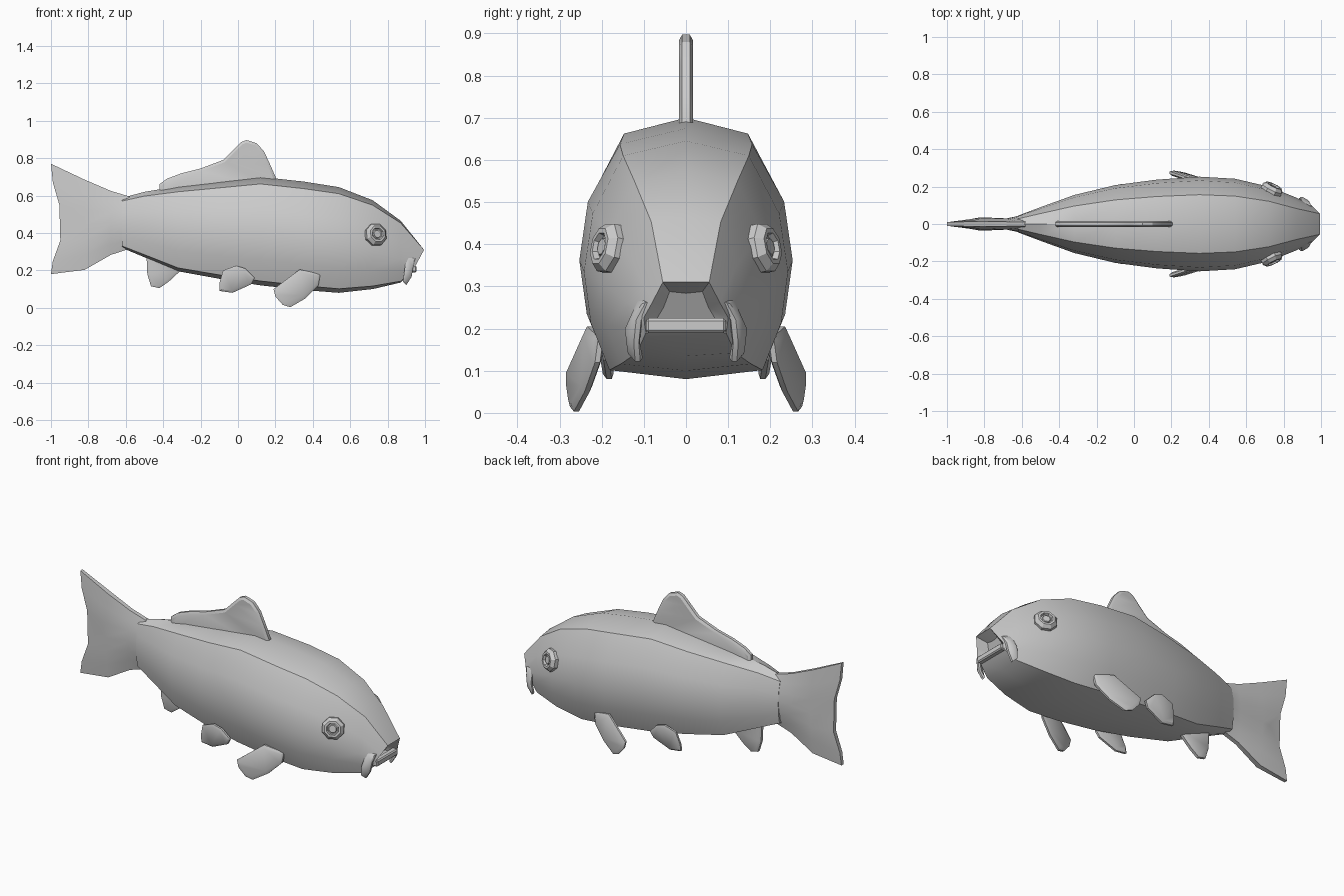
import bpy, bmesh, math
from mathutils import Vector, Matrix

if "Cube" in bpy.data.objects:
    bpy.data.objects.remove(bpy.data.objects["Cube"])

grey = bpy.data.materials.new("fish_grey")
grey.diffuse_color = (0.6, 0.6, 0.6, 1)
grey.use_nodes = True
grey.node_tree.nodes["Principled BSDF"].inputs["Base Color"].default_value = grey.diffuse_color


def finish(name, bm, angle=35):
    bmesh.ops.recalc_face_normals(bm, faces=bm.faces)
    mesh = bpy.data.meshes.new(name)
    bm.to_mesh(mesh)
    bm.free()
    mesh.materials.append(grey)
    ob = bpy.data.objects.new(name, mesh)
    bpy.context.collection.objects.link(ob)
    bpy.ops.object.select_all(action='DESELECT')
    ob.select_set(True)
    bpy.context.view_layer.objects.active = ob
    bpy.ops.object.shade_smooth_by_angle(angle=math.radians(angle))
    return ob


def loft(bm, rings):
    """Bridge closed rings of points and cap both ends; returns the caps."""
    vs = [[bm.verts.new(p) for p in r] for r in rings]
    n = len(vs[0])
    for a, b in zip(vs, vs[1:]):
        for i in range(n):
            bm.faces.new((a[i], a[(i + 1) % n], b[(i + 1) % n], b[i]))
    return bm.faces.new(vs[0]), bm.faces.new(vs[-1])


def fin(name, outline, y_at, edge, bulge, inset):
    """Thin plate from an x-z outline, with a bevelled rim on both faces."""
    bm = bmesh.new()
    rings = [[(x, y_at(x, z) + s * edge, z) for x, z in outline] for s in (-1, 1)]
    caps = loft(bm, rings)
    bmesh.ops.recalc_face_normals(bm, faces=bm.faces)
    for cap in caps:
        bmesh.ops.inset_region(bm, faces=[cap], thickness=inset, depth=bulge)
    bmesh.ops.triangulate(bm, faces=[f for f in bm.faces if len(f.verts) > 4])
    return finish(name, bm, 30)


# Body: half cross-sections (width fraction, height fraction), trunk to snout
TRUNK = [(0, 1), (.62, .935), (.92, .7), (1, .46), (.93, .24), (.74, .04), (0, 0)]
SNOUT = [(0, 1), (.55, 1), (.8, .6), (1, .3), (.98, .15), (.95, 0), (0, 0)]
# x, top, bottom, half width, snout blend
STATIONS = [(-.62, .588, .32, .045, 0), (-.5, .62, .27, .09, 0),
            (-.32, .65, .195, .155, 0), (-.1, .675, .155, .208, 0),
            (.12, .70, .12, .237, 0), (.35, .675, .095, .253, 0),
            (.54, .645, .08, .242, .05), (.72, .575, .10, .2, .15),
            (.87, .465, .135, .14, .45), (.93, .31, .19, .1, 1)]
rings = []
for x, top, bot, w, k in STATIONS:
    half = []
    for (a, t), (a2, t2) in zip(TRUNK, SNOUT):
        a, t = a + (a2 - a) * k, t + (t2 - t) * k
        slant = .065 * t if k == 1 else 0
        half.append((x + slant, a * w, bot + t * (top - bot)))
    rings.append(half + [(px, -py, pz) for px, py, pz in half[-2:0:-1]])
bm = bmesh.new()
_, mouth = loft(bm, rings)
bmesh.ops.recalc_face_normals(bm, faces=bm.faces)
bmesh.ops.inset_region(bm, faces=[mouth], thickness=.03)
bmesh.ops.translate(bm, verts=mouth.verts, vec=(-.05, 0, 0))
finish("body", bm)

# Lower lip
bm = bmesh.new()
bmesh.ops.create_cube(bm, size=1, matrix=Matrix.Translation((.938, 0, .207)) @
                      Matrix.Diagonal((.035, .19, .035, 1)))
bmesh.ops.bevel(bm, geom=bm.edges[:], offset=.006, segments=1, affect='EDGES')
finish("lower_lip", bm, 20)

# Tail fin: columns of rows running from lower to upper edge
FORK = [(-1, .18), (-.99, .25), (-.95, .36), (-.88, .46),
        (-.955, .55), (-.99, .67), (-1, .77)]
columns = []
for x, z0, z1, edge, mid in [(-.58, .315, .595, .012, .052), (-.68, .283, .625, .012, .03),
                             (-.82, .203, .685, .014, .036), (0, 0, 0, .01, .012)]:
    pts = []
    for i, p in enumerate(FORK):
        v = i / 6
        y = edge + (mid - edge) * math.sin(math.pi * v)
        px, pz = (x, z0 + (z1 - z0) * v) if x else p
        pts.append((px, y, pz))
    columns.append(pts + [(px, -y, pz) for px, y, pz in reversed(pts)])
bm = bmesh.new()
caps = loft(bm, columns)
bmesh.ops.triangulate(bm, faces=list(caps))
finish("tail_fin", bm)

# Fins on the centre line
fin("dorsal_fin", [(-.42, .6), (-.42, .66), (-.38, .69), (-.3, .72), (-.2, .745),
                   (-.08, .79), (-.02, .85), (.015, .885), (.045, .897), (.1, .88),
                   (.14, .835), (.17, .77), (.205, .69), (.2, .62)],
    lambda x, z: 0, .009, .008, .014)
fin("anal_fin", [(-.49, .3), (-.485, .18), (-.465, .115), (-.42, .105),
                 (-.37, .14), (-.3, .205), (-.3, .3)],
    lambda x, z: 0, .008, .007, .014)

# Paired parts
for side, s in (("left", 1), ("right", -1)):
    fin(side + "_pectoral_fin",
        [(.28, .003), (.24, .015), (.2, .06), (.19, .1), (.33, .205),
         (.44, .18), (.43, .12), (.36, .05)],
        lambda x, z: s * (.2 + .264 * (.44 - x) + .09 * (.2 - z)), .006, .008, .018)
    fin(side + "_pelvic_fin",
        [(-.1, .09), (-.1, .13), (-.08, .2), (-.01, .225), (.04, .21),
         (.09, .16), (.07, .125), (-.03, .08)],
        lambda x, z: s * (.182 + .17 * (z - .08)), .006, .007, .014)
    fin(side + "_barbel",
        [(.9, .275), (.89, .2), (.882, .14), (.9, .122), (.928, .165),
         (.938, .22), (.95, .262)],
        lambda x, z: s * (.133 - .45 * (x - .9) - 4 * (z - .19) ** 2), .006, .006, .01)

    # Eye: octagonal stepped socket with a raised pupil
    axis = Vector((.42, s * .88, .2)).normalized()
    right = Vector((0, 0, 1)).cross(axis).normalized()
    up = axis.cross(right)
    centre = Vector((.735, s * .18, .39))
    rings = []
    for r, d in [(.062, -.03), (.062, .012), (.046, .03), (.034, .03),
                 (.03, .016), (.024, .016), (.02, .024)]:
        ring = []
        for i in range(8):
            a = math.tau * (i + .5) / 8
            ring.append(centre + axis * d + right * r * math.cos(a) + up * r * math.sin(a))
        rings.append(ring)
    bm = bmesh.new()
    loft(bm, rings)
    finish(side + "_eye", bm, 25)
